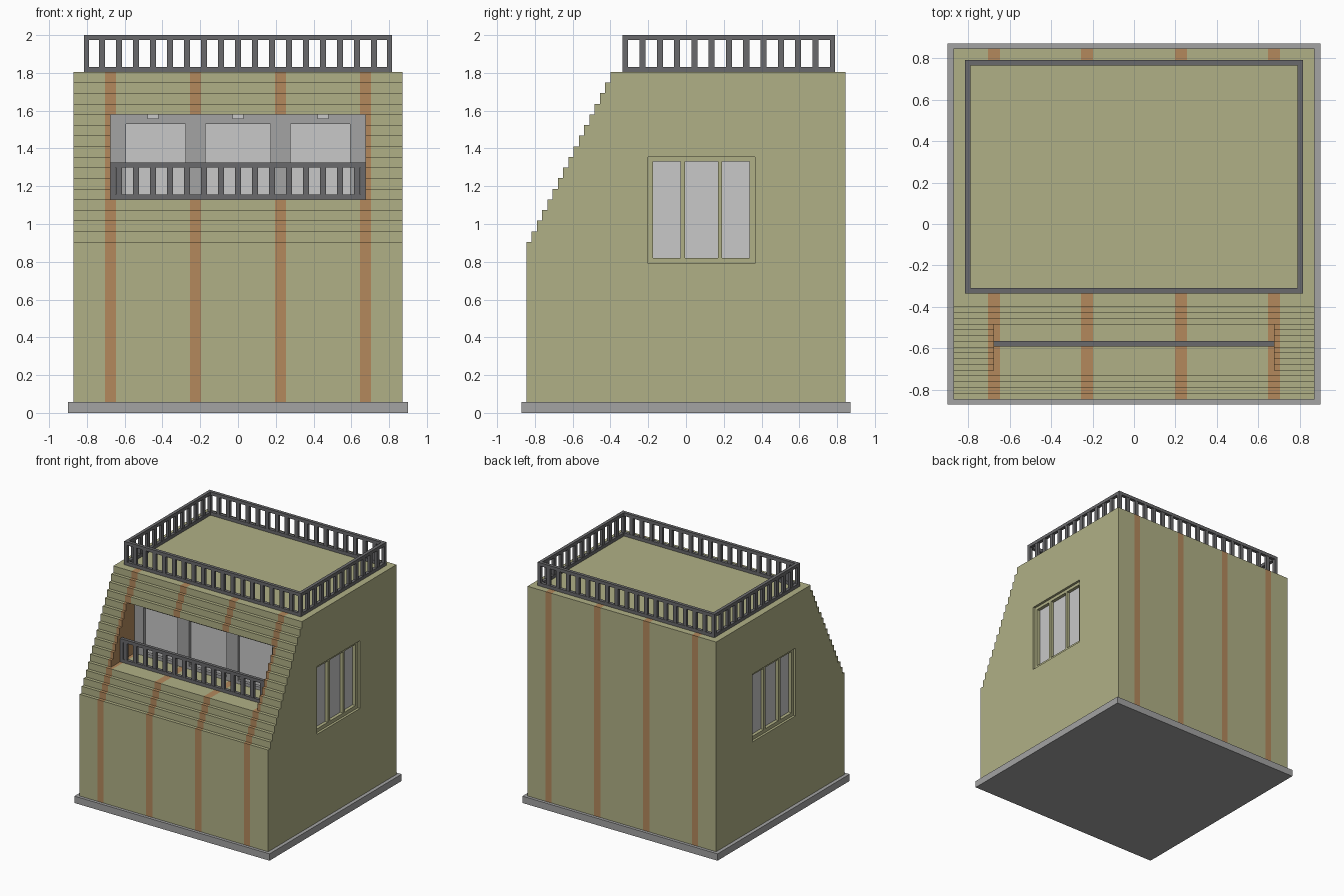
import bpy, bmesh
from mathutils import Vector

if "Cube" in bpy.data.objects:
    bpy.data.objects.remove(bpy.data.objects["Cube"])


def mat(name, rgb):
    m = bpy.data.materials.new(name)
    m.diffuse_color = (*rgb, 1)
    m.use_nodes = True
    m.node_tree.nodes["Principled BSDF"].inputs["Base Color"].default_value = m.diffuse_color
    return m


OLIVE = mat("olive_wall", (0.434, 0.434, 0.238))
STRIPE = mat("orange_stripe", (0.451, 0.25, 0.107))
GREY = mat("mid_grey", (0.366, 0.366, 0.366))
PANE = mat("light_grey_pane", (0.578, 0.578, 0.578))
RAIL = mat("dark_grey_rail", (0.144, 0.144, 0.15))


def boxes(name, material, spans):
    """One object from (x0, x1, y0, y1, z0, z1) spans."""
    bm = bmesh.new()
    for x0, x1, y0, y1, z0, z1 in spans:
        vs = bmesh.ops.create_cube(bm, size=1)["verts"]
        for v in vs:
            v.co = Vector(((x0 + x1) / 2 + v.co.x * (x1 - x0),
                           (y0 + y1) / 2 + v.co.y * (y1 - y0),
                           (z0 + z1) / 2 + v.co.z * (z1 - z0)))
    return finish(name, bm, [material])


def finish(name, bm, materials):
    me = bpy.data.meshes.new(name)
    bm.to_mesh(me)
    bm.free()
    for m in materials:
        me.materials.append(m)
    ob = bpy.data.objects.new(name, me)
    bpy.context.collection.objects.link(ob)
    return ob


# base slab
boxes("base_slab", GREY, [(-0.9, 0.9, -0.87, 0.87, 0, 0.057)])

# body: stepped side profile extruded along x
N, Y0, Z0, DY, DZ = 16, -0.845, 0.905, 0.445 / 16, 0.9 / 16
profile = [(0.845, 0.05), (Y0, 0.05), (Y0, Z0)]
for i in range(N):
    y = Y0 + (i + 1) * DY
    profile += [(y, Z0 + i * DZ), (y, Z0 + (i + 1) * DZ)]
profile.append((0.845, Z0 + N * DZ))
bm = bmesh.new()
face = bm.faces.new([bm.verts.new((-0.87, y, z)) for y, z in profile])
ext = bmesh.ops.extrude_face_region(bm, geom=[face])["geom"]
bmesh.ops.translate(bm, vec=(1.74, 0, 0),
                    verts=[g for g in ext if isinstance(g, bmesh.types.BMVert)])
bmesh.ops.recalc_face_normals(bm, faces=bm.faces)
body = finish("house_body", bm, [OLIVE, STRIPE])

# cutters: balcony recess, side window frames and panes
FLOOR, CEIL = Z0 + 4 * DZ, Z0 + 12 * DZ
PANES = [(-0.175, -0.03), (-0.005, 0.17), (0.19, 0.335)]


def both(x0, x1, *rest):
    return [(x0, x1, *rest), (-x1, -x0, *rest)]


cuts = [
    [(-0.675, 0.675, -0.95, -0.36, FLOOR, CEIL)],
    both(0.85, 0.95, -0.2, 0.365, 0.79, 1.355),
    [s for a, b in PANES for s in both(0.82, 0.93, a, b, 0.82, 1.33)],
]
for spans in cuts:
    cutter = boxes("cutter", OLIVE, spans)
    cutter.hide_render = True
    mod = body.modifiers.new("cut", "BOOLEAN")
    mod.operation, mod.solver, mod.object = "DIFFERENCE", "EXACT", cutter
    bpy.context.view_layer.update()
    new = bpy.data.meshes.new_from_object(
        body.evaluated_get(bpy.context.evaluated_depsgraph_get()))
    body.modifiers.clear()
    body.data = new
    bpy.data.objects.remove(cutter)

# stripes: slice the body and colour faces by x position
STRIPES = [(-0.703, -0.647), (-0.255, -0.197), (0.197, 0.255), (0.647, 0.703)]
RX, RY0, RY1 = 0.815, -0.335, 0.79
bm = bmesh.new()
bm.from_mesh(body.data)


def cut(co, no, keep=lambda f: True):
    faces = [f for f in bm.faces if keep(f)]
    geom = faces + list({e for f in faces for e in f.edges}) + list({v for f in faces for v in f.verts})
    bmesh.ops.bisect_plane(bm, geom=geom, plane_co=co, plane_no=no, dist=1e-5)


for pair in STRIPES:
    for x in pair:
        cut((x, 0, 0), (1, 0, 0))
for y in (RY0, RY1):
    cut((0, y, 0), (0, 1, 0),
        lambda f: f.normal.z > 0.9 and f.calc_center_median().z > 1.8)
for f in bm.faces:
    c = f.calc_center_bounds()
    on_deck = c.z > 1.8 and f.normal.z > 0.9 and RY0 < c.y < RY1
    f.material_index = int(any(a < c.x < b for a, b in STRIPES) and not on_deck)
    f.smooth = False
body.data.materials.clear()
body.data.materials.append(OLIVE)
body.data.materials.append(STRIPE)
bm.to_mesh(body.data)
bm.free()

# side window glass
boxes("side_window_glass", PANE,
      [s for a, b in PANES for s in both(0.815, 0.823, a, b, 0.82, 1.33)])

# balcony back wall with three openings, glass behind, lamps above
WY = (-0.40, -0.359)
pillars = both(0.592, 0.675, *WY, FLOOR, CEIL) + both(0.173, 0.278, *WY, FLOOR, CEIL)
boxes("balcony_wall", GREY, pillars + [
    (-0.675, 0.675, *WY, 1.53, CEIL), (-0.675, 0.675, *WY, FLOOR, 1.155)])
boxes("balcony_glass", PANE, [(-0.67, 0.67, -0.375, -0.367, FLOOR, 1.57)])
boxes("balcony_lamps", PANE,
      [(x - 0.028, x + 0.028, -0.43, -0.40, 1.555, CEIL) for x in (-0.45, 0, 0.45)])


# railings
T = 0.027


def rail(a, b, z, n, pitch):
    """Spans (u0, u1, z0, z1, inset) of one straight railing from a to b."""
    mid = (a + b) / 2
    out = [(a, b, z, z + T, 0), (a, b, z + 0.195 - T, z + 0.195, 0),
           (a, a + T, z, z + 0.195, 0), (b - T, b, z, z + 0.195, 0)]
    for k in range(-n, n + 1):
        u = mid + k * pitch
        out.append((u - 0.016, u + 0.016, z + T, z + 0.195 - T, 0.002))
    return out


ZR = 1.805
spans = []
for u0, u1, z0, z1, i in rail(-RX, RX, ZR, 8, 0.09):
    spans += [(u0, u1, y + i, y + T - i, z0, z1) for y in (RY0, RY1 - T)]
for u0, u1, z0, z1, i in rail(RY0, RY1, ZR, 5, 0.0915):
    spans += both(RX - T + i, RX - i, u0, u1, z0, z1)
boxes("roof_railing", RAIL, spans)
boxes("balcony_railing", RAIL,
      [(u0, u1, -0.59 + i, -0.59 + T - i, z0, z1)
       for u0, u1, z0, z1, i in rail(-0.675, 0.675, FLOOR, 7, 0.09)])
